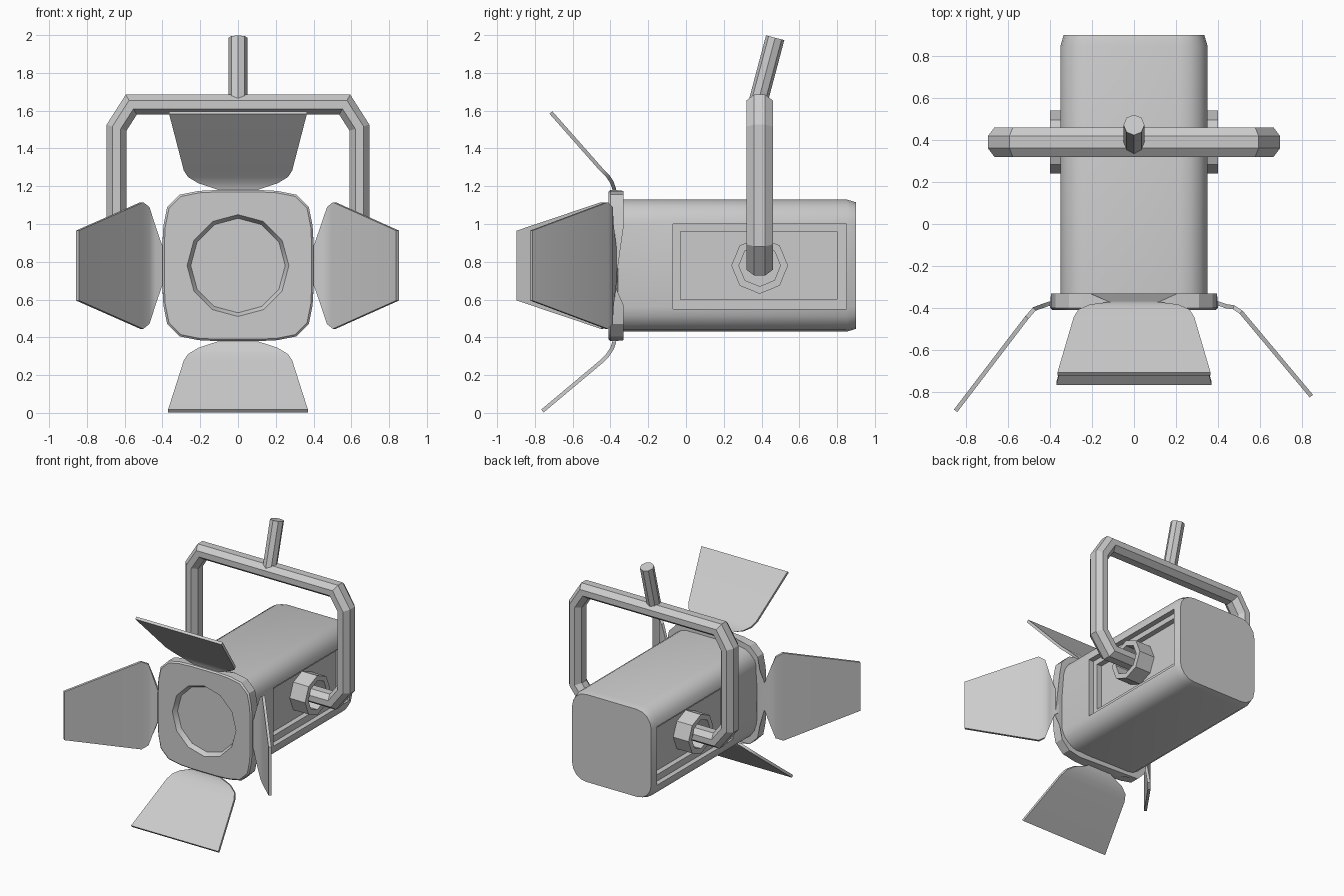
import bpy, bmesh, math
from mathutils import Vector

CZ = 0.78  # height of the lamp axis

if "Cube" in bpy.data.objects:
    bpy.data.objects.remove(bpy.data.objects["Cube"], do_unlink=True)

grey = bpy.data.materials.new("light grey metal")
grey.use_nodes = True
grey.diffuse_color = (0.6, 0.6, 0.6, 1)
grey.node_tree.nodes["Principled BSDF"].inputs["Base Color"].default_value = (0.6, 0.6, 0.6, 1)


def finish(name, bm, smooth=None):
    bmesh.ops.recalc_face_normals(bm, faces=bm.faces)
    me = bpy.data.meshes.new(name)
    bm.to_mesh(me)
    bm.free()
    ob = bpy.data.objects.new(name, me)
    bpy.context.collection.objects.link(ob)
    me.materials.append(grey)
    if smooth:
        shade(ob, smooth)
    return ob


def shade(ob, angle):
    bpy.ops.object.select_all(action='DESELECT')
    ob.select_set(True)
    bpy.context.view_layer.objects.active = ob
    bpy.ops.object.shade_smooth_by_angle(angle=math.radians(angle))


def loft(name, rings, smooth=None, closed=False):
    """Skin a row of equal rings; cap the ends unless the row is closed."""
    bm = bmesh.new()
    loops = [[bm.verts.new(p) for p in ring] for ring in rings]
    pairs = list(zip(loops, loops[1:]))
    if closed:
        pairs.append((loops[-1], loops[0]))
    for a, b in pairs:
        for i in range(len(a)):
            j = (i + 1) % len(a)
            bm.faces.new((a[i], a[j], b[j], b[i]))
    if not closed:
        bm.faces.new(loops[0])
        bm.faces.new(loops[-1])
    return finish(name, bm, smooth)


def rounded(half, radius, y, steps=4):
    pts = []
    for q in range(4):
        cx = (half - radius) * (1 if q in (0, 3) else -1)
        cz = (half - radius) * (1 if q < 2 else -1)
        for k in range(steps + 1):
            a = math.pi / 2 * (q + k / steps)
            pts.append((cx + radius * math.cos(a), y, CZ + cz + radius * math.sin(a)))
    return pts


def circle(r, n, place):
    return [place(r * math.cos(2 * math.pi * i / n), r * math.sin(2 * math.pi * i / n)) for i in range(n)]


def cut(ob, cutter):
    mod = ob.modifiers.new("cut", 'BOOLEAN')
    mod.object = cutter
    mod.solver = 'EXACT'
    bpy.context.view_layer.objects.active = ob
    bpy.ops.object.modifier_apply(modifier=mod.name)
    bpy.data.objects.remove(cutter, do_unlink=True)


def box(name, x0, x1, y0, y1, z0, z1):
    return loft(name, [[(x, y0, z0), (x, y1, z0), (x, y1, z1), (x, y0, z1)] for x in (x0, x1)])


# Lamp body with a stepped recess in each side
body = loft("lamp_body", [rounded(0.35, 0.13, -0.36), rounded(0.35, 0.13, 0.85), rounded(0.335, 0.12, 0.9)])
for s in (1, -1):
    cut(body, box("recess_cutter", s * 0.31, s * 0.5, -0.07, 0.85, 0.55, 1.0))
    cut(body, box("recess_cutter", s * 0.27, s * 0.5, -0.03, 0.80, 0.60, 0.96))
shade(body, 32)

# Front plate, its back face notched at the middle of each side
outline = []
for q in range(4):
    c, s = round(math.cos(q * math.pi / 2)), round(math.sin(q * math.pi / 2))
    for u, v, back in ((0.395, -0.21, -0.33), (0.4, -0.11, -0.375), (0.4, 0.11, -0.375),
                       (0.395, 0.21, -0.33), (0.375, 0.31, -0.33), (0.31, 0.375, -0.33)):
        outline.append((u * c - v * s, CZ + u * s + v * c, back))
plate = loft("front_plate", [
    [(x, b, z) for x, z, b in outline],
    [(x, -0.40, z) for x, z, b in outline],
    [(x * 0.975, -0.41, CZ + (z - CZ) * 0.975) for x, z, b in outline]])
lens_ring = lambda r, y: circle(r, 12, lambda a, b: (a, y, CZ + b))
cut(plate, loft("lens_cutter", [lens_ring(0.28, -0.43), lens_ring(0.27, -0.411), lens_ring(0.25, -0.375)]))
shade(plate, 32)

# Barn-door flaps: rows of (distance out, y, half width), turned about the lamp axis
BASE = ((0.37, -0.375, 0.08), (0.405, -0.38, 0.11), (0.44, -0.392, 0.21))
TALL = BASE + ((0.475, -0.415, 0.265), (0.51, -0.45, 0.287))
flaps = {
    "top_flap": (90, TALL + ((0.81, -0.715, 0.365),)),
    "bottom_flap": (270, TALL + ((0.77, -0.76, 0.37),)),
    "left_flap": (0, BASE + ((0.475, -0.397, 0.31), (0.51, -0.42, 0.335), (0.845, -0.82, 0.185))),
    "right_flap": (180, BASE + ((0.475, -0.405, 0.31), (0.51, -0.445, 0.335), (0.85, -0.89, 0.185))),
}
for name, (deg, rows) in flaps.items():
    c, s = math.cos(math.radians(deg)), math.sin(math.radians(deg))
    put = lambda u, y, v: (u * c - v * s, y, CZ + u * s + v * c)
    rings = []
    for i, (u, y, w) in enumerate(rows):
        a, b = rows[max(i - 1, 0)], rows[min(i + 1, len(rows) - 1)]
        t = Vector((b[0] - a[0], b[1] - a[1])).normalized() * 0.01
        rings.append([put(u + sx * t.y, y - sx * t.x, sv * w)
                      for sx, sv in ((1, -1), (1, 1), (-1, 1), (-1, -1))])
    loft(name, rings, 30)

# Octagonal pivot collars, open in the middle
for side, s in (("left", 1), ("right", -1)):
    ring = lambda r, x: circle(r, 8, lambda a, b: (s * x, 0.39 + a, CZ + b))
    loft(side + "_pivot_collar", [ring(0.15, 0.26), ring(0.15, 0.40), ring(0.11, 0.40), ring(0.11, 0.26)], closed=True)

# Yoke: octagonal tube swept along a mirrored path
half = [(0.27, CZ), (0.55, CZ), (0.643, 0.90), (0.643, 1.51), (0.565, 1.632)]
path = [Vector(p) for p in half] + [Vector((-x, z)) for x, z in reversed(half)]
rings = []
for i, p in enumerate(path):
    d0 = (p - path[i - 1]).normalized() if i else (path[1] - p).normalized()
    d1 = (path[i + 1] - p).normalized() if i < len(path) - 1 else d0
    t = (d0 + d1).normalized()
    n = Vector((-t.y, t.x)) / t.dot(d0)
    prof = circle(1 / math.cos(math.pi / 8), 8, lambda a, b: (a, b))
    turn = math.pi / 8
    prof = [(a * math.cos(turn) - b * math.sin(turn), a * math.sin(turn) + b * math.cos(turn)) for a, b in prof]
    rings.append([(p.x + n.x * a * 0.053, 0.39 + b * 0.07, p.y + n.y * a * 0.053) for a, b in prof])
loft("yoke", rings)

# Tilted hanging post
axis = Vector((0, 0.26, 1)).normalized()
side = Vector((1, 0, 0))
up = axis.cross(side)
loft("hanging_post", [circle(0.05, 8, lambda a, b: Vector((0, y, z)) + side * a + up * b)
                      for y, z in ((0.38, 1.64), (0.472, 1.986))])
